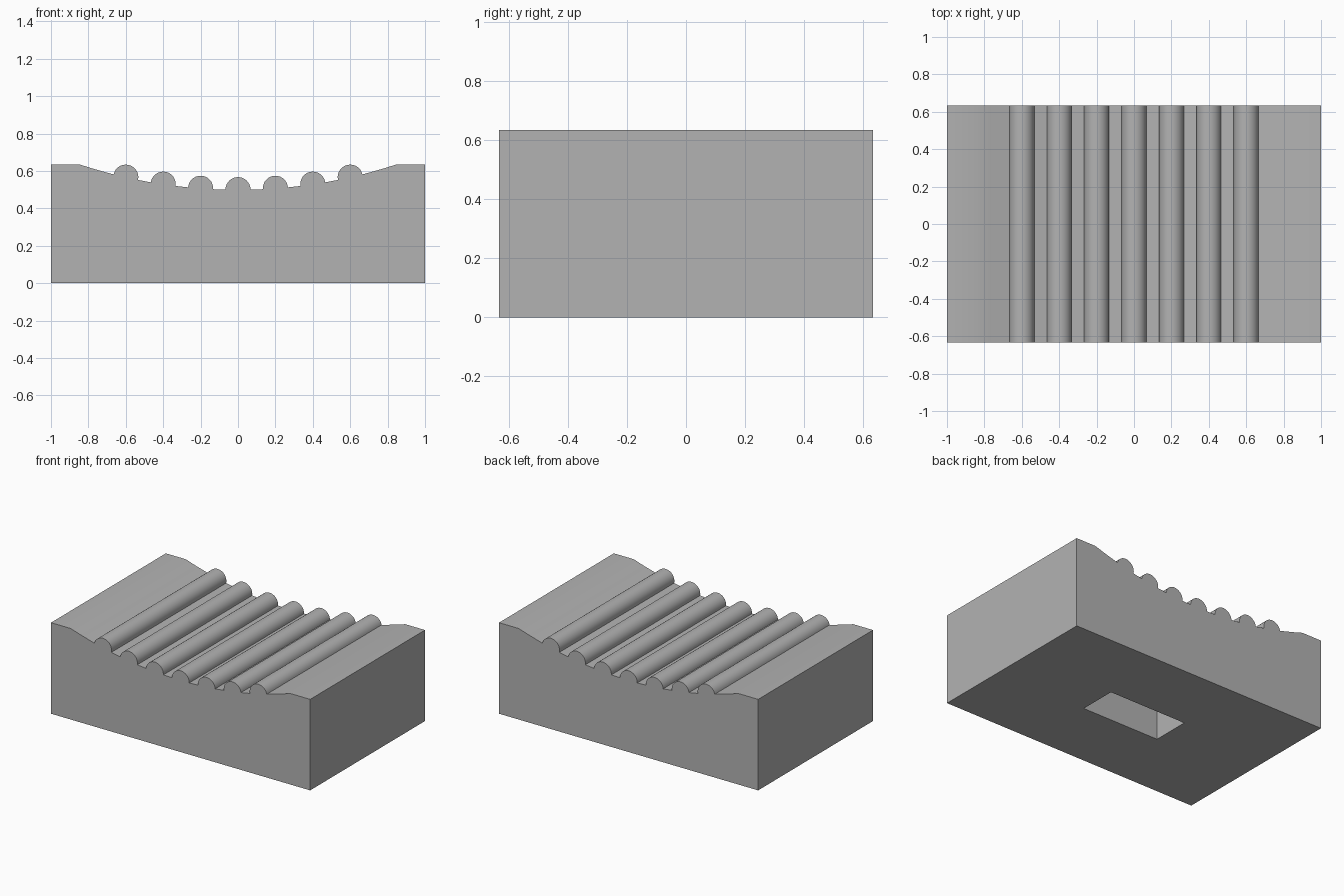
import bpy, bmesh, math

cube = bpy.data.objects.get("Cube")
if cube:
    bpy.data.objects.remove(cube, do_unlink=True)

HALF_Y, HEIGHT = 0.633, 0.635
VALLEY_R, VALLEY_Z = 2.73, 0.5       # shallow concave top
RIB_R, RIB_STEP, RIB_SIDES = 0.067, 0.2, 20
POCKET_X, POCKET_Y, POCKET_DEPTH = 0.3, 0.133, 0.33


def valley(x):
    return VALLEY_Z + VALLEY_R - math.sqrt(VALLEY_R ** 2 - x ** 2)


# Profile of the block: base, rims, curved valley and half-round ribs
edge = math.sqrt(VALLEY_R ** 2 - (VALLEY_R - HEIGHT + VALLEY_Z) ** 2)
profile = [(-1, 0), (-1, HEIGHT), (-edge, HEIGHT), (-0.77, valley(0.77))]
for i in range(-3, 4):
    cx = i * RIB_STEP
    tilt = math.asin(cx / VALLEY_R)
    for k in range(RIB_SIDES + 1):
        a = math.pi * (1 - k / RIB_SIDES) + tilt
        profile.append((cx + RIB_R * math.cos(a), valley(cx) + RIB_R * math.sin(a)))
profile += [(0.77, valley(0.77)), (edge, HEIGHT), (1, HEIGHT), (1, 0)]

# Extrude the profile front to back
bm = bmesh.new()
front = bm.faces.new([bm.verts.new((x, -HALF_Y, z)) for x, z in profile])
ext = bmesh.ops.extrude_face_region(bm, geom=[front], use_keep_orig=True)
for v in ext["geom"]:
    if isinstance(v, bmesh.types.BMVert):
        v.co.y = HALF_Y
bmesh.ops.recalc_face_normals(bm, faces=bm.faces)

# Rectangular pocket in the underside
base = next(f for f in bm.faces if all(abs(v.co.z) < 1e-6 for v in f.verts))
bmesh.ops.inset_region(bm, faces=[base], thickness=0.1)
for v in base.verts:
    v.co.x = math.copysign(POCKET_X, v.co.x)
    v.co.y = math.copysign(POCKET_Y, v.co.y)
pocket = bmesh.ops.extrude_discrete_faces(bm, faces=[base])["faces"][0]
for v in pocket.verts:
    v.co.z = POCKET_DEPTH
bmesh.ops.recalc_face_normals(bm, faces=bm.faces)

mesh = bpy.data.meshes.new("ribbed_block")
bm.to_mesh(mesh)
bm.free()
block = bpy.data.objects.new("ribbed_block", mesh)
bpy.context.collection.objects.link(block)

# Plain grey material
grey = bpy.data.materials.new("plain_grey")
grey.use_nodes = True
colour = (0.45, 0.45, 0.45, 1)
grey.diffuse_color = colour
grey.node_tree.nodes["Principled BSDF"].inputs["Base Color"].default_value = colour
mesh.materials.append(grey)

# Smooth ribs, sharp edges
bpy.ops.object.select_all(action="DESELECT")
block.select_set(True)
bpy.context.view_layer.objects.active = block
bpy.ops.object.shade_smooth_by_angle(angle=math.radians(30))
